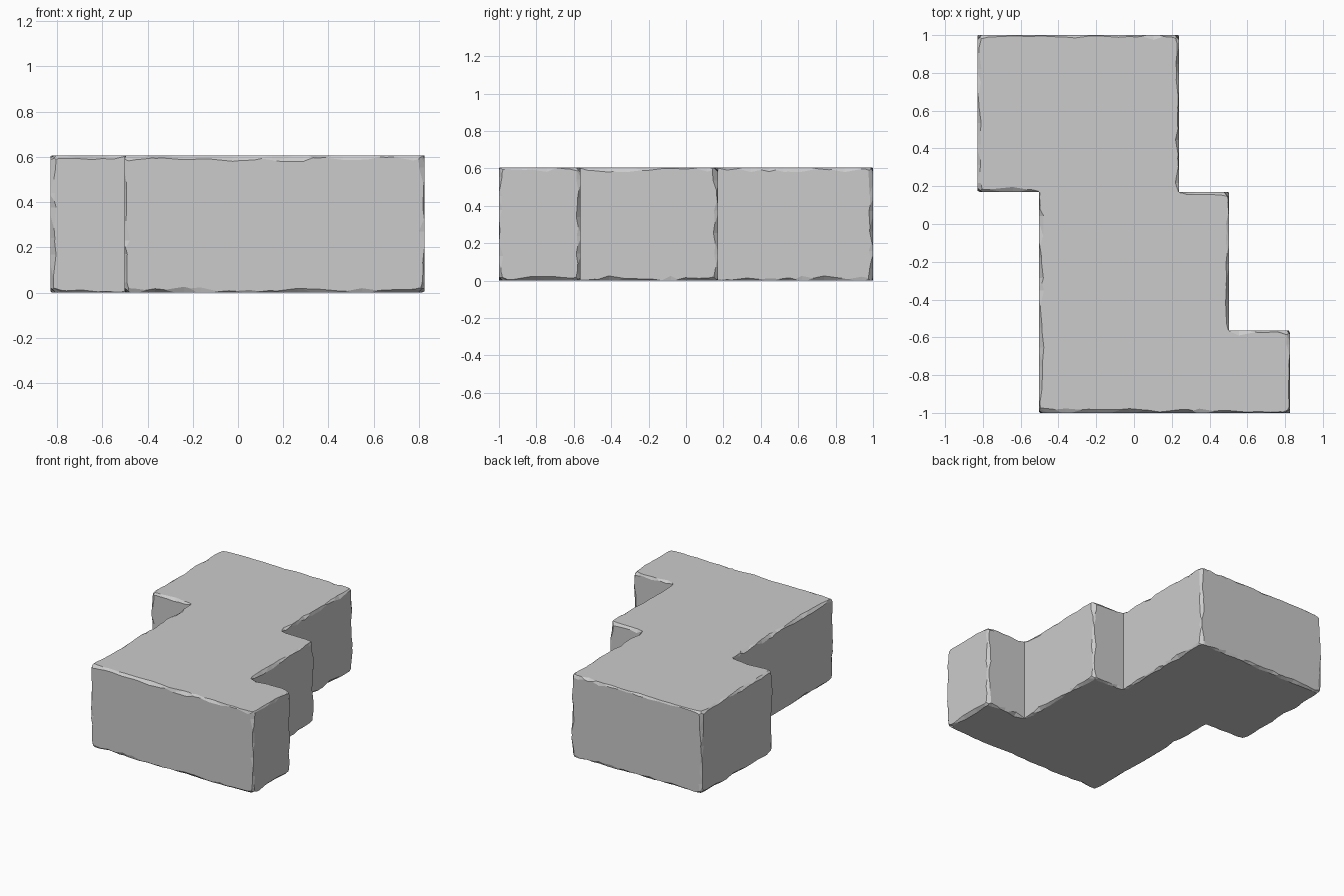
import bpy, bmesh, random
from mathutils import Vector

if "Cube" in bpy.data.objects:
    bpy.data.objects.remove(bpy.data.objects["Cube"])

random.seed(7)
H = 0.605
# stepped plan outline, counter-clockwise
PLAN = [(-0.5, -1), (0.825, -1), (0.825, -0.565), (0.502, -0.565), (0.502, 0.17),
        (0.238, 0.17), (0.238, 1), (-0.828, 1), (-0.828, 0.17), (-0.502, 0.17)]
PLAN[0] = (-0.502, -1)
N = len(PLAN)
UP = Vector((0, 0, 1))
P = [Vector((x, y, 0)) for x, y in PLAN]
DIR = [(P[(i + 1) % N] - P[i]).normalized() for i in range(N)]
CONVEX = [DIR[i - 1].cross(DIR[i]).z > 0 for i in range(N)]


def make_object(name, bm):
    bmesh.ops.recalc_face_normals(bm, faces=bm.faces)
    me = bpy.data.meshes.new(name)
    bm.to_mesh(me)
    bm.free()
    ob = bpy.data.objects.new(name, me)
    bpy.context.collection.objects.link(ob)
    return ob


def chip_cutter(p, q, u, v, open_p, open_q):
    """Irregular wedge along edge p-q; u, v point inward along both faces."""
    d = (q - p).normalized()
    length = (q - p).length
    n = max(3, round(length / 0.1))
    stops = [-0.05 if open_p else 0.003]
    stops += [length * (i + random.uniform(0.25, 0.75)) / n for i in range(n)]
    stops += [length + 0.05 if open_q else length - 0.003]
    bm = bmesh.new()
    rings = []
    for i, t in enumerate(stops):
        a, b = random.uniform(0.005, 0.026), random.uniform(0.005, 0.026)
        last = len(stops) - 1
        if i in (0, last):
            is_open = open_p if i == 0 else open_q
            a = b = 0.035 if is_open else 0.004
        c = p + d * t
        A, B = c + u * a, c + v * b
        pts = (A + (A - B) * 0.4, B + (B - A) * 0.4, c - (u + v) * 0.05)
        rings.append([bm.verts.new(x) for x in pts])
    for r, s in zip(rings, rings[1:]):
        for k in range(3):
            j = (k + 1) % 3
            bm.faces.new((r[k], r[j], s[j], s[k]))
    bm.faces.new(rings[0])
    bm.faces.new(rings[-1])
    bmesh.ops.triangulate(bm, faces=bm.faces)
    ob = make_object("chip_cutter", bm)
    ob.hide_render = True
    return ob


# solid stepped block
bm = bmesh.new()
base = bm.faces.new([bm.verts.new(p) for p in P])
top = bmesh.ops.extrude_face_region(bm, geom=[base])["geom"]
bmesh.ops.translate(bm, vec=UP * H, verts=[g for g in top if isinstance(g, bmesh.types.BMVert)])
block = make_object("stone_block", bm)

# worn chips along every outer edge
cutters = []
for i in range(N):
    j = (i + 1) % N
    inward = UP.cross(DIR[i])
    for z, vert in ((0, UP), (H, -UP)):
        cutters.append(chip_cutter(P[i] + UP * z, P[j] + UP * z, inward, vert,
                                   CONVEX[i], CONVEX[j]))
    if CONVEX[i]:
        cutters.append(chip_cutter(P[i], P[i] + UP * H, DIR[i], -DIR[i - 1], True, True))
for c in cutters:
    m = block.modifiers.new("chip", "BOOLEAN")
    m.operation = "DIFFERENCE"
    m.solver = "EXACT"
    m.object = c

# bake the chips and discard the cutters
dg = bpy.context.evaluated_depsgraph_get()
result = bpy.data.meshes.new_from_object(block.evaluated_get(dg))
block.modifiers.clear()
block.data = result
for c in cutters:
    bpy.data.objects.remove(c)
